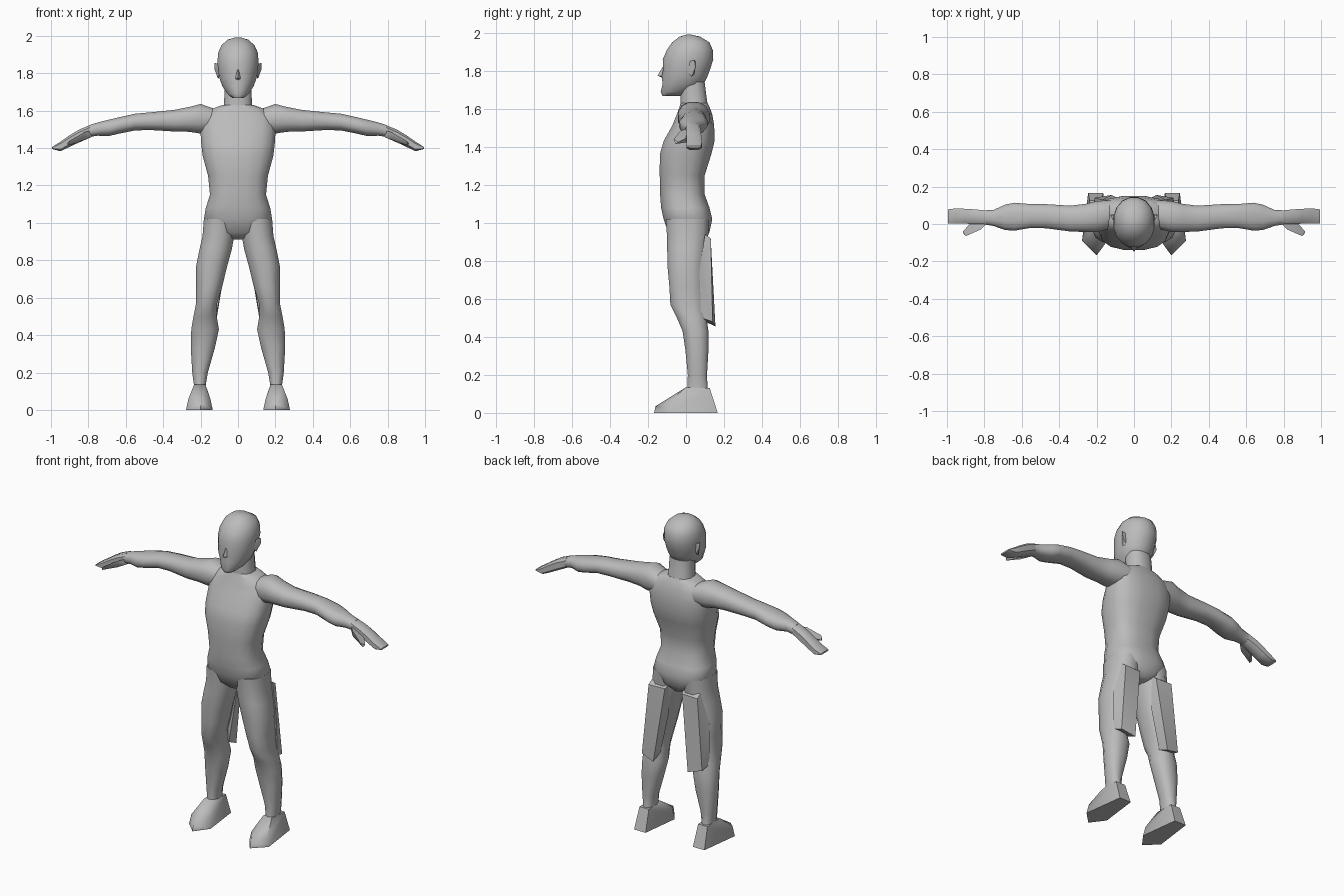
import bpy, bmesh, math

skin = bpy.data.materials.new("plain grey")
skin.diffuse_color = (0.5, 0.5, 0.5, 1)


def finish(name, bm, mirror=False, angle=50):
    bmesh.ops.recalc_face_normals(bm, faces=bm.faces)
    me = bpy.data.meshes.new(name)
    bm.to_mesh(me)
    bm.free()
    ob = bpy.data.objects.new(name, me)
    bpy.context.collection.objects.link(ob)
    me.materials.append(skin)
    if mirror:
        ob.modifiers.new("Mirror", 'MIRROR').use_mirror_merge = False
    bpy.ops.object.select_all(action='DESELECT')
    ob.select_set(True)
    bpy.context.view_layer.objects.active = ob
    bpy.ops.object.shade_smooth_by_angle(angle=math.radians(angle))
    return ob


def loft(name, rings, axis='Z', sides=14, power=0.85, mirror=False, angle=50):
    """Rings are (position along axis, a0, a1, b0, b1): bounds across the axis."""
    bm = bmesh.new()
    loops = []
    for p, a0, a1, b0, b1 in rings:
        loop = []
        for i in range(sides):
            t = 2 * math.pi * (i + 0.5) / sides
            c, s = math.cos(t), math.sin(t)
            c = math.copysign(abs(c) ** power, c)
            s = math.copysign(abs(s) ** power, s)
            a = (a0 + a1) / 2 + c * (a1 - a0) / 2
            b = (b0 + b1) / 2 + s * (b1 - b0) / 2
            loop.append(bm.verts.new((a, b, p) if axis == 'Z' else (p, a, b)))
        loops.append(loop)
    for l0, l1 in zip(loops, loops[1:]):
        for i in range(sides):
            j = (i + 1) % sides
            bm.faces.new((l0[i], l0[j], l1[j], l1[i]))
    bm.faces.new(loops[0])
    bm.faces.new(loops[-1])
    return finish(name, bm, mirror, angle)


def hull(name, points, mirror=False, angle=50):
    bm = bmesh.new()
    for p in points:
        bm.verts.new(p)
    bmesh.ops.convex_hull(bm, input=bm.verts)
    return finish(name, bm, mirror, angle)


def sym(z, w, y0, y1):
    return (z, -w, w, y0, y1)


# torso from crotch to collar
loft("torso", [sym(0.91, 0.03, -0.05, 0.10), sym(0.95, 0.14, -0.095, 0.125),
               sym(1.02, 0.185, -0.12, 0.14), sym(1.08, 0.175, -0.133, 0.125),
               sym(1.15, 0.152, -0.138, 0.10), sym(1.25, 0.162, -0.14, 0.10),
               sym(1.36, 0.192, -0.14, 0.135), sym(1.43, 0.20, -0.12, 0.152),
               sym(1.51, 0.205, -0.075, 0.15), sym(1.57, 0.195, -0.05, 0.14),
               sym(1.61, 0.14, -0.035, 0.125), sym(1.63, 0.085, -0.03, 0.115)],
     sides=16, power=0.75)

# neck
loft("neck", [sym(1.58, 0.09, -0.035, 0.13), sym(1.64, 0.076, -0.03, 0.113),
              sym(1.74, 0.075, -0.03, 0.10)], sides=12)

# skull and jaw
loft("head", [sym(1.668, 0.032, -0.125, -0.02), sym(1.69, 0.058, -0.135, 0.03),
              sym(1.73, 0.085, -0.125, 0.095), sym(1.77, 0.10, -0.13, 0.115),
              sym(1.81, 0.108, -0.122, 0.13), sym(1.86, 0.112, -0.125, 0.146),
              sym(1.91, 0.108, -0.103, 0.143), sym(1.95, 0.09, -0.075, 0.125),
              sym(1.98, 0.055, -0.035, 0.075), sym(1.99, 0.02, 0.0, 0.03)],
     sides=16, power=0.95)

# nose and ears
hull("nose", [(0, -0.12, 1.825), (0, -0.15, 1.775), (0.02, -0.12, 1.77),
              (-0.02, -0.12, 1.77), (0, -0.12, 1.76)])
hull("ear", [(0.10, 0.01, 1.85), (0.127, 0.045, 1.855), (0.125, 0.05, 1.82),
             (0.107, 0.03, 1.77), (0.10, 0.045, 1.78), (0.10, 0.05, 1.85),
             (0.10, 0.005, 1.80)], mirror=True)

# arm, from shoulder to wrist
loft("arm", [(0.12, -0.025, 0.13, 1.49, 1.61), (0.20, -0.045, 0.125, 1.475, 1.638),
             (0.26, -0.045, 0.11, 1.485, 1.622), (0.34, -0.042, 0.10, 1.487, 1.606),
             (0.47, -0.025, 0.108, 1.495, 1.592), (0.55, -0.022, 0.108, 1.493, 1.585),
             (0.64, -0.038, 0.116, 1.475, 1.565), (0.69, -0.034, 0.105, 1.463, 1.553),
             (0.75, -0.012, 0.077, 1.465, 1.538), (0.80, -0.003, 0.074, 1.458, 1.522)],
     axis='X', sides=12, mirror=True)

# hand with fingers held together, and thumb
loft("hand", [(0.79, -0.003, 0.074, 1.46, 1.525), (0.85, -0.003, 0.08, 1.43, 1.50),
              (0.90, 0.0, 0.083, 1.405, 1.47), (0.95, 0.0, 0.086, 1.382, 1.435),
              (0.995, 0.0, 0.08, 1.395, 1.405)],
     axis='X', sides=8, power=0.6, mirror=True)
hull("thumb", [(0.77, 0.02, 1.50), (0.77, 0.02, 1.465), (0.82, -0.03, 1.485),
               (0.82, -0.025, 1.445), (0.90, -0.065, 1.44), (0.91, -0.055, 1.415),
               (0.915, -0.04, 1.425), (0.87, 0.01, 1.45), (0.86, 0.01, 1.425)],
     mirror=True)

# leg from hip to ankle
loft("leg", [(1.02, 0.01, 0.185, -0.11, 0.125), (0.93, 0.018, 0.192, -0.103, 0.12),
             (0.86, 0.03, 0.208, -0.102, 0.11), (0.77, 0.055, 0.226, -0.10, 0.10),
             (0.66, 0.082, 0.226, -0.09, 0.10), (0.57, 0.11, 0.226, -0.085, 0.10),
             (0.50, 0.112, 0.24, -0.05, 0.11), (0.43, 0.10, 0.252, -0.02, 0.12),
             (0.33, 0.122, 0.254, -0.005, 0.12), (0.20, 0.16, 0.246, 0.008, 0.112),
             (0.13, 0.172, 0.236, 0.005, 0.115), (0.08, 0.17, 0.24, 0.0, 0.13)],
     sides=12, mirror=True)

# flat overhanging panel behind the thigh
hull("thigh_back", [(0.05, 0.10, 0.94), (0.17, 0.10, 0.94), (0.06, 0.125, 0.92),
                    (0.17, 0.13, 0.92), (0.12, 0.155, 0.455), (0.21, 0.14, 0.48),
                    (0.12, 0.08, 0.49), (0.22, 0.08, 0.50), (0.215, 0.07, 0.75),
                    (0.07, 0.07, 0.75)], mirror=True, angle=30)

# foot with a flat sole
sole = [(0.20, -0.168), (0.278, -0.09), (0.245, 0.167), (0.165, 0.167), (0.135, -0.08)]
hull("foot", [(x, y, 0) for x, y in sole] +
     [(0.20, -0.16, 0.035), (0.265, -0.085, 0.06), (0.148, -0.075, 0.06),
      (0.175, 0.0, 0.135), (0.235, 0.0, 0.135), (0.237, 0.125, 0.13),
      (0.172, 0.125, 0.13)], mirror=True)
